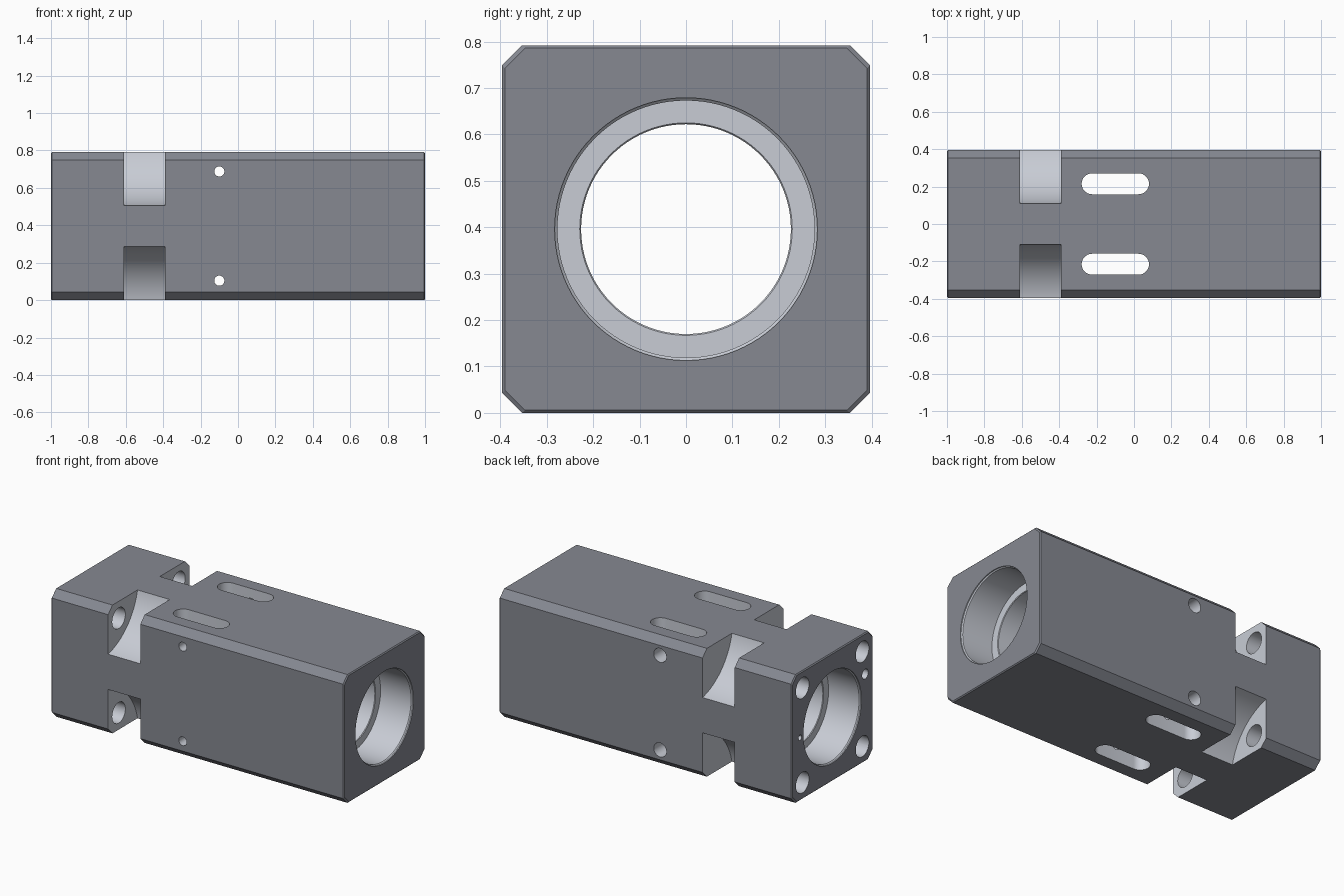
import bpy, bmesh
from math import sin, cos, pi, hypot

if "Cube" in bpy.data.objects:
    bpy.data.objects.remove(bpy.data.objects["Cube"])

H = 0.396          # half width of the square block
BEVEL = 0.006


def material(name, rgb):
    mat = bpy.data.materials.new(name)
    mat.diffuse_color = (*rgb, 1)
    mat.use_nodes = True
    mat.node_tree.nodes["Principled BSDF"].inputs["Base Color"].default_value = mat.diffuse_color
    return mat


# Dark outer skin, lighter machined surfaces
DARK = material("dark_grey", (0.236, 0.247, 0.284))
LIGHT = material("machined_grey", (0.58, 0.605, 0.665))


def loft(name, rings, slot_index=1):
    """Closed solid skinned through equal-length rings of points."""
    bm = bmesh.new()
    loops = [[bm.verts.new(p) for p in ring] for ring in rings]
    n = len(loops[0])
    for a, b in zip(loops, loops[1:]):
        for i in range(n):
            j = (i + 1) % n
            bm.faces.new((a[i], a[j], b[j], b[i]))
    bm.faces.new(loops[0])
    bm.faces.new(loops[-1])
    bmesh.ops.recalc_face_normals(bm, faces=bm.faces)
    for f in bm.faces:
        f.material_index = slot_index
    mesh = bpy.data.meshes.new(name)
    mesh.materials.append(DARK)
    mesh.materials.append(LIGHT)
    bm.to_mesh(mesh)
    bm.free()
    obj = bpy.data.objects.new(name, mesh)
    bpy.context.collection.objects.link(obj)
    return obj


def place(axis, t, a, b):
    return {'x': (t, a, b), 'y': (a, t, b), 'z': (a, b, t)}[axis]


def prism(name, axis, outline, t0, t1):
    return loft(name, [[place(axis, t, a, b) for a, b in outline] for t in (t0, t1)])


def circle(a, b, r, n=40):
    return [(a + r * cos(2 * pi * i / n), b + r * sin(2 * pi * i / n)) for i in range(n)]


def slot(a0, a1, b, r, n=16):
    right = [(a1 - r + r * sin(pi * i / n), b - r * cos(pi * i / n)) for i in range(n + 1)]
    left = [(a0 + r - r * sin(pi * i / n), b + r * cos(pi * i / n)) for i in range(n + 1)]
    return right + left


def octagon(h, c):
    k = h - c
    return [(-k, -h), (k, -h), (h, -k), (h, k), (k, h), (-k, h), (-h, k), (-h, -k)]


# Chamfered square block with lightly broken end edges
c = 0.043
stations = [(-1, H - BEVEL), (-1 + BEVEL, H), (1 - BEVEL, H), (1, H - BEVEL)]
body = loft("cylinder_block", [[(x, y, z + H) for y, z in octagon(h, c)] for x, h in stations], 0)

cutters = []

# Stepped main bore
D = 0.78           # x of the counterbore shoulder
bore = [(-1.01, 0.283), (-0.994, 0.283), (-0.988, 0.277), (-D, 0.277), (-D, 0.229),
        (-D + 0.004, 0.226), (D - 0.004, 0.226), (D, 0.229), (D, 0.277), (0.988, 0.277),
        (0.994, 0.283), (1.01, 0.283)]
cutters.append(loft("bore_cutter", [[(x, y, z + H) for y, z in circle(0, 0, r, 96)]
                                    for x, r in bore]))

# Concave corner pockets and the bolt holes leading to them
off = 0.08
radius = hypot(off, off + 0.287)
for sy in (-1, 1):
    for sz in (-1, 1):
        p = H + off
        cutters.append(prism("pocket_cutter", 'x',
                             circle(sy * p, H + sz * p, radius, 128), -0.61, -0.39))
        cutters.append(prism("bolt_cutter", 'x',
                             circle(sy * 0.292, H + sz * 0.292, 0.064), -1.05, -0.5))

# Vertical slots
for sy in (-1, 1):
    cutters.append(prism("slot_cutter", 'z', slot(-0.28, 0.08, sy * 0.215, 0.056), -0.1, 0.9))

# Cross pin holes, wider at the back
for sz in (-1, 1):
    z = H + sz * 0.292
    cutters.append(prism("pin_cutter", 'y', circle(-0.1, z, 0.027), -0.5, 0.5))
    cutters.append(prism("pin_head_cutter", 'y', circle(-0.1, z, 0.043), 0.215, 0.5))

# Small locating holes in the left end
for y, z, r in ((-0.32, 0.54, 0.03), (0.316, 0.39, 0.016)):
    cutters.append(prism("locating_cutter", 'x', circle(y, z, r, 24), -1.05, -0.88))

# Apply all cuts; cut faces keep the machined colour
bpy.context.view_layer.objects.active = body
body.select_set(True)
for cutter in cutters:
    cutter.hide_render = True
    mod = body.modifiers.new("cut", 'BOOLEAN')
    mod.operation = 'DIFFERENCE'
    mod.solver = 'EXACT'
    mod.material_mode = 'INDEX'
    mod.object = cutter
    bpy.ops.object.modifier_apply(modifier=mod.name)
    bpy.data.objects.remove(cutter)

bpy.ops.object.shade_smooth_by_angle(angle=pi / 7)
